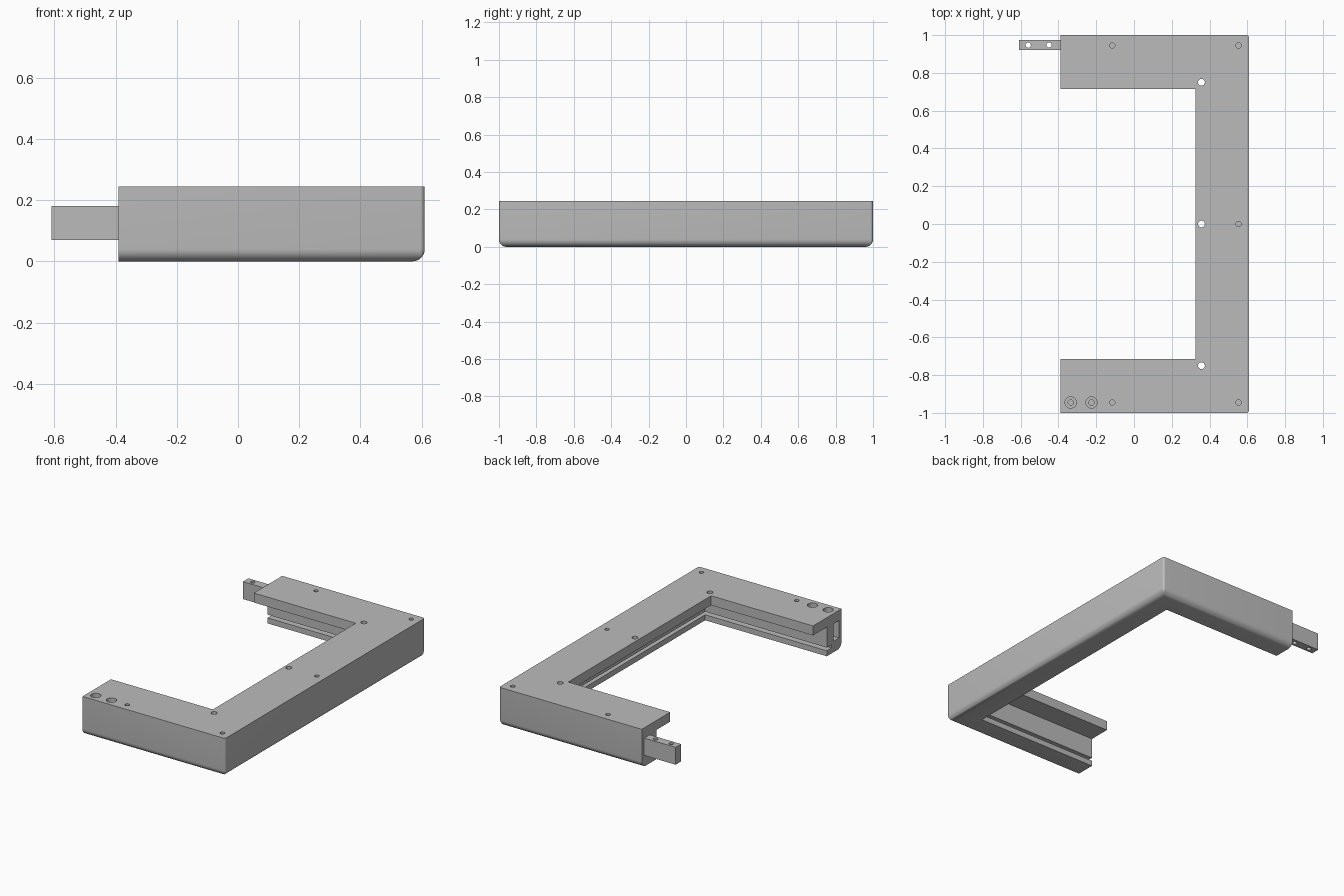
import bpy, bmesh
from math import cos, sin, pi
from mathutils import Matrix, Vector

cube = bpy.data.objects.get("Cube")
if cube:
    bpy.data.objects.remove(cube, do_unlink=True)

# Single grey finish
grey = bpy.data.materials.new("plain_grey")
grey.use_nodes = True
COLOUR = (0.5, 0.5, 0.5, 1)
grey.diffuse_color = COLOUR
grey.node_tree.nodes["Principled BSDF"].inputs["Base Color"].default_value = COLOUR

OUT_X, OUT_Y, END_X, TOP = 0.61, 1.0, -0.39, 0.245
CORNER, ROUND = 0.015, 0.04


def make_object(name, bm):
    bmesh.ops.recalc_face_normals(bm, faces=bm.faces)
    mesh = bpy.data.meshes.new(name)
    bm.to_mesh(mesh)
    bm.free()
    mesh.materials.append(grey)
    obj = bpy.data.objects.new(name, mesh)
    bpy.context.collection.objects.link(obj)
    return obj


def add_box(bm, low, high):
    low, high = Vector(low), Vector(high)
    size = high - low
    matrix = Matrix.Translation((low + high) / 2) @ Matrix.Diagonal((*size, 1))
    bmesh.ops.create_cube(bm, size=1, matrix=matrix)


def add_drill(bm, x, y, radius, low, high):
    bmesh.ops.create_cone(bm, cap_ends=True, segments=24, radius1=radius, radius2=radius,
                          depth=high - low, matrix=Matrix.Translation((x, y, (low + high) / 2)))


def cut(obj, cutters):
    for cutter in cutters:
        mod = obj.modifiers.new("cut", 'BOOLEAN')
        mod.operation, mod.solver, mod.object = 'DIFFERENCE', 'EXACT', cutter
    bpy.context.view_layer.update()
    result = bpy.data.meshes.new_from_object(
        obj.evaluated_get(bpy.context.evaluated_depsgraph_get()))
    obj.modifiers.clear()
    obj.data = result
    for cutter in cutters:
        bpy.data.objects.remove(cutter, do_unlink=True)
    bpy.ops.object.select_all(action='DESELECT')
    obj.select_set(True)
    bpy.context.view_layer.objects.active = obj
    bpy.ops.object.shade_smooth_by_angle()


def drill_set(name, holes):
    bm = bmesh.new()
    for hole in holes:
        add_drill(bm, *hole)
    obj = make_object(name, bm)
    obj.hide_render = True
    return obj


# Rail cross-section as (distance in from the outer face, height):
# rounded foot, grooved web and overhanging top flange
profile = [(ROUND * (1 - sin(a)), ROUND * (1 - cos(a)))
           for a in (pi / 2 * (1 - i / 8) for i in range(9))]
profile += [(0.147, 0), (0.147, 0.035), (0.1, 0.035), (0.1, 0.055),
            (0.147, 0.055), (0.147, 0.185), (0.285, 0.185), (0.285, TOP), (0, TOP)]


def corner_point(d, side, angle):
    inset, r = max(d, CORNER), max(CORNER - d, 0)
    return OUT_X - inset + r * cos(angle), side * (OUT_Y - inset + r * sin(angle))


# U-shaped frame: sweep the section round two mitred corners
STEPS = 5
turn = [pi / 2 * i / STEPS for i in range(STEPS + 1)]
stations = [lambda d: (END_X, -(OUT_Y - d))]
stations += [lambda d, a=a: corner_point(d, -1, a) for a in reversed(turn)]
stations += [lambda d, a=a: corner_point(d, 1, a) for a in turn]
stations += [lambda d: (END_X, OUT_Y - d)]

bm = bmesh.new()
rings = [[bm.verts.new((*place(d), z)) for d, z in profile] for place in stations]
count = len(profile)
for a, b in zip(rings, rings[1:]):
    for i in range(count):
        j = (i + 1) % count
        bm.faces.new((a[i], a[j], b[j], b[i]))
bm.faces.new(rings[0])
bm.faces.new(rings[-1])
bmesh.ops.remove_doubles(bm, verts=bm.verts, dist=0.00001)
frame = make_object("rail_frame", bm)

# Socket in the front arm that takes a matching tongue
bm = bmesh.new()
add_box(bm, (END_X - 0.1, -0.975, 0.07), (END_X + 0.23, -0.92, 0.18))
socket = make_object("socket_cutter", bm)
socket.hide_render = True

# Mounting holes through the flange, blind holes in the web, counterbored bolt holes
bolt_x = (-0.335, -0.225)
holes = [(0.357, y, 0.018, 0.15, 0.3) for y in (-0.75, 0, 0.75)]
holes += [(x, y, 0.014, 0.15, 0.3)
          for x, y in ((0.553, -0.945), (0.553, 0), (0.553, 0.945),
                       (-0.115, -0.945), (-0.115, 0.945))]
holes += [(x, -0.945, 0.014, 0.12, 0.3) for x in bolt_x]
bores = [(x, -0.945, 0.03, 0.215, 0.3) for x in bolt_x]
cut(frame, [socket, drill_set("hole_cutter", holes), drill_set("bore_cutter", bores)])

# Joining tongue on the back arm, with two cross holes
bm = bmesh.new()
add_box(bm, (-0.61, 0.92, 0.07), (END_X + 0.05, 0.975, 0.18))
tongue = make_object("joining_tongue", bm)
cut(tongue, [drill_set("tongue_cutter", [(x, 0.947, 0.014, 0, 0.25) for x in (-0.56, -0.45)])])
